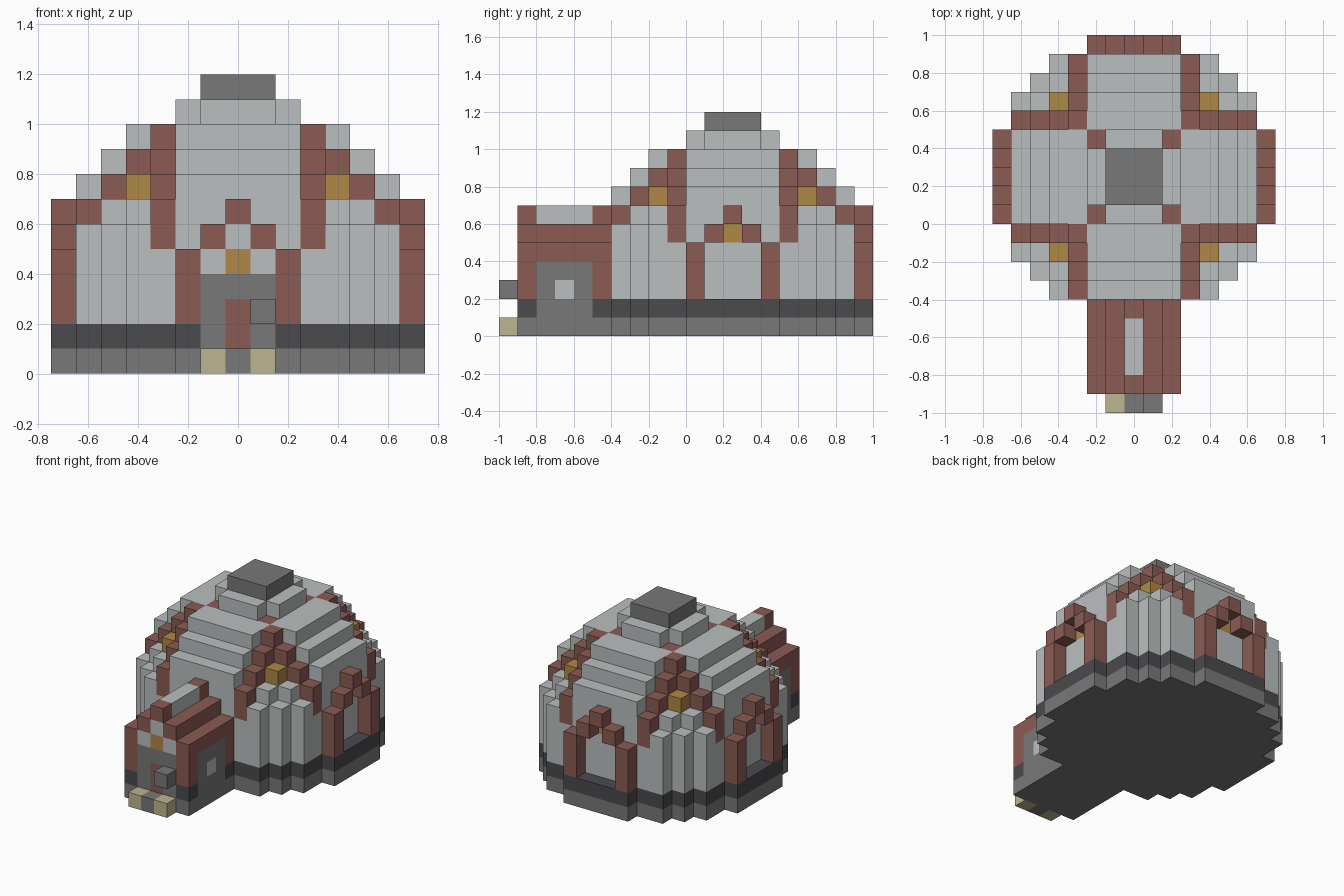
import bpy
import bmesh
from mathutils import Vector

cube = bpy.data.objects.get("Cube")
if cube:
    bpy.data.objects.remove(cube, do_unlink=True)

UNIT = 0.1        # edge length of one block
CENTRE_Y = 0.25   # dome axis

COLOURS = {
    "pale_plaster": (0.49, 0.52, 0.52),
    "red_brown_timber": (0.258, 0.105, 0.087),
    "ochre_gold": (0.434, 0.246, 0.061),
    "mid_grey_stone": (0.188, 0.188, 0.188),
    "dark_slate": (0.069, 0.069, 0.078),
    "sand_stone": (0.515, 0.462, 0.279),
}


def make_material(name, rgb):
    mat = bpy.data.materials.new(name)
    mat.use_nodes = True
    mat.diffuse_color = (*rgb, 1)
    bsdf = next(n for n in mat.node_tree.nodes if n.type == 'BSDF_PRINCIPLED')
    bsdf.inputs["Base Color"].default_value = (*rgb, 1)
    bsdf.inputs["Roughness"].default_value = 0.9
    return mat


materials = {name: make_material(name, rgb) for name, rgb in COLOURS.items()}
cells = {}        # (i, j, k) -> (part, colour); later fills replace earlier ones


def fill(part, colour, xs, ys, zs):
    """Fill a block range; each range is (first, last) inclusive."""
    for i in range(xs[0], xs[1] + 1):
        for j in range(ys[0], ys[1] + 1):
            for k in range(zs[0], zs[1] + 1):
                cells[i, j, k] = (part, colour)


def disc(part, colour, k, radius_sq, limit):
    """Fill one round layer of blocks."""
    for i in range(-limit, limit + 1):
        for j in range(-limit, limit + 1):
            if i * i + j * j <= radius_sq:
                cells[i, j, k] = (part, colour)


def around(part, colour, a, b, k):
    """Place a block in all eight mirrored spots around the dome axis."""
    for p, q in ((a, b), (b, a)):
        for sx in (-1, 1):
            for sy in (-1, 1):
                cells[p * sx, q * sy, k] = (part, colour)


# Foundation and dark plinth
disc("foundation", "mid_grey_stone", 0, 53, 7)
disc("plinth", "dark_slate", 1, 53, 7)

# Dome: straight wall, then shrinking layers
for k in range(2, 6):
    disc("dome", "pale_plaster", k, 52, 6)
for k, radius_sq in zip(range(6, 11), (45, 40, 29, 20, 5)):
    disc("dome", "pale_plaster", k, radius_sq, 6)
fill("roof_cap", "mid_grey_stone", (-1, 1), (-1, 1), (11, 11))

# Stepped timber ribs with gold blocks between them
around("dome_ribs", "red_brown_timber", 3, 6, 5)
for step in range(4):
    around("dome_ribs", "red_brown_timber", 3, 6 - step, 6 + step)
around("dome_ribs", "red_brown_timber", 2, 2, 9)
around("rib_gold_blocks", "ochre_gold", 4, 4, 7)

# Timber arches standing in front of the wall
for k in range(2, 5):
    around("wall_arches", "red_brown_timber", 7, 2, k)
around("wall_arches", "red_brown_timber", 7, 1, 5)
around("wall_arches", "red_brown_timber", 7, 0, 6)
around("arch_gold_blocks", "ochre_gold", 6, 0, 5)

# Entrance hall with stepped roof
fill("foundation", "mid_grey_stone", (-2, 2), (-11, -7), (0, 0))
fill("entrance_hall", "red_brown_timber", (-2, 2), (-11, -7), (1, 4))
fill("entrance_roof", "red_brown_timber", (-1, 1), (-11, -7), (5, 5))
fill("entrance_roof", "red_brown_timber", (0, 0), (-11, -7), (6, 6))
fill("entrance_ridge", "pale_plaster", (0, 0), (-10, -8), (6, 6))
for side in (-2, 2):
    for j in (-11, -7):
        fill("plinth", "dark_slate", (side, side), (j, j), (1, 1))
    fill("entrance_side_panels", "mid_grey_stone", (side, side), (-10, -8), (1, 3))
    fill("entrance_windows", "pale_plaster", (side, side), (-9, -9), (2, 2))

# Entrance front
fill("door_surround", "mid_grey_stone", (-1, 1), (-11, -11), (1, 3))
fill("door", "red_brown_timber", (0, 0), (-11, -11), (1, 2))
fill("entrance_gable", "pale_plaster", (-1, 1), (-11, -11), (4, 4))
fill("entrance_gable", "pale_plaster", (0, 0), (-11, -11), (5, 5))
fill("entrance_gold_block", "ochre_gold", (0, 0), (-11, -11), (4, 4))

# Doorstep and wall box
fill("doorstep", "mid_grey_stone", (0, 0), (-12, -12), (0, 0))
for side in (-1, 1):
    fill("step_blocks", "sand_stone", (side, side), (-12, -12), (0, 0))
fill("wall_box", "mid_grey_stone", (1, 1), (-12, -12), (2, 2))


def build(part, colour, keys):
    """Make one object from the outward faces of a part's blocks."""
    bm = bmesh.new()
    verts = {}
    for key in keys:
        for axis in range(3):
            for sign in (-1, 1):
                neighbour = list(key)
                neighbour[axis] += sign
                if tuple(neighbour) in cells:
                    continue
                u, v = (axis + 1) % 3, (axis + 2) % 3
                ring = []
                for du, dv in ((0, 0), (1, 0), (1, 1), (0, 1)):
                    corner = list(key)
                    corner[axis] += (sign + 1) // 2
                    corner[u] += du
                    corner[v] += dv
                    corner = tuple(corner)
                    if corner not in verts:
                        pos = (Vector(corner) - Vector((0.5, 0.5, 0))) * UNIT
                        pos.y += CENTRE_Y
                        verts[corner] = bm.verts.new(pos)
                    ring.append(verts[corner])
                bm.faces.new(ring if sign > 0 else ring[::-1])
    mesh = bpy.data.meshes.new(part)
    bm.to_mesh(mesh)
    bm.free()
    mesh.materials.append(materials[colour])
    bpy.context.collection.objects.link(bpy.data.objects.new(part, mesh))


parts = {}
for key, label in cells.items():
    parts.setdefault(label, []).append(key)
for (part, colour), keys in parts.items():
    build(part, colour, keys)
